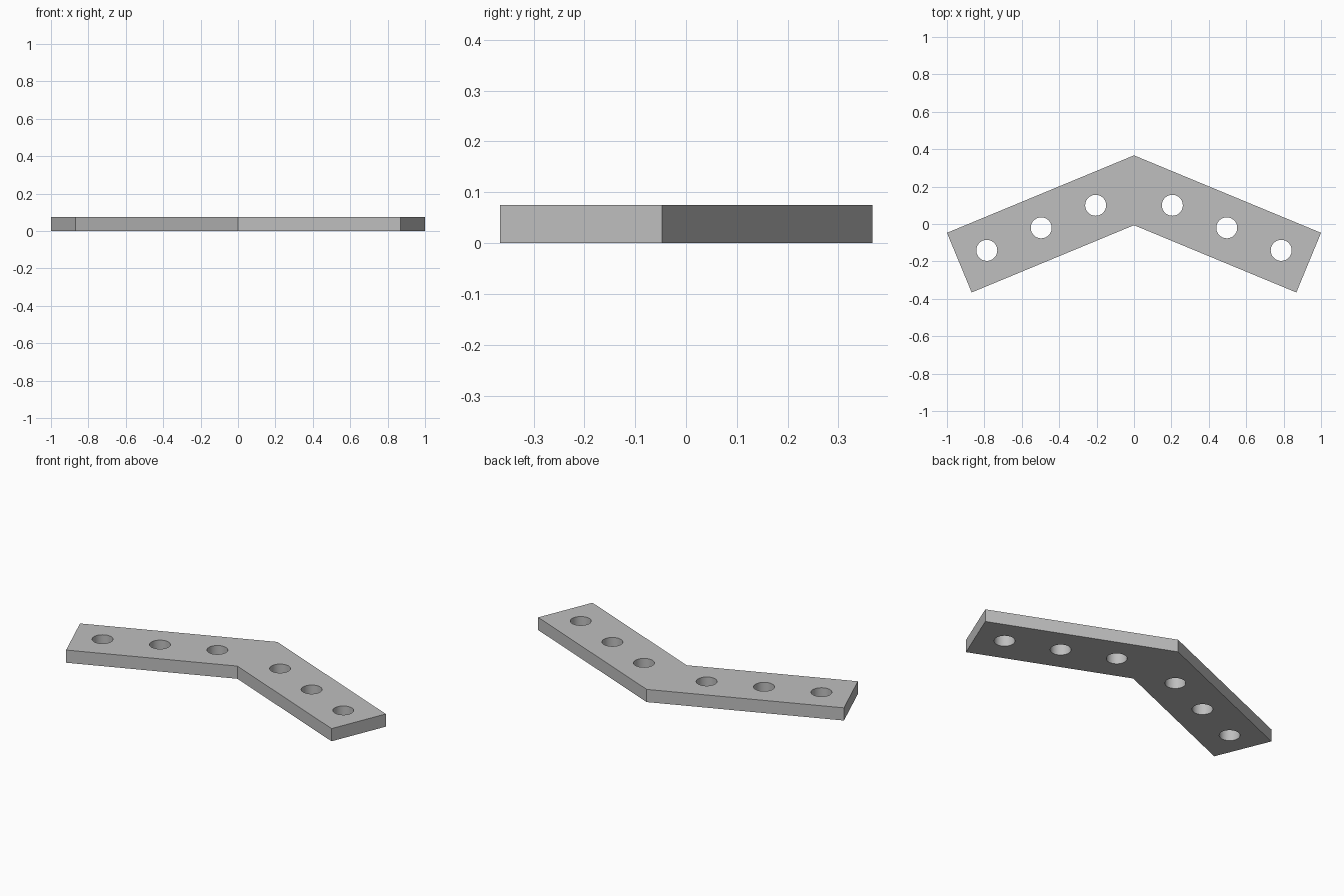
import bpy
import bmesh
from math import radians, sin, cos, tan, tau
from mathutils import Vector

cube = bpy.data.objects.get("Cube")
if cube:
    bpy.data.objects.remove(cube)

THICK, WIDTH, HOLE_R, SIDES = 0.075, 0.345, 0.056, 48
BEND = radians(22.5)
along = Vector((cos(BEND), -sin(BEND), 0))      # down the left arm
inward = Vector((-sin(BEND), -cos(BEND), 0))    # from outer to inner edge


def mirrored(p):
    return Vector((-p.x, p.y, p.z))


# Bent outline, symmetric about x = 0
apex = Vector((0, 0.367, 0))
tip = apex + along / cos(BEND)
heel = tip + inward * WIDTH
elbow = apex - Vector((0, WIDTH / cos(BEND), 0))
loops = [[apex, tip, heel, elbow, mirrored(heel), mirrored(tip)]]

# Three evenly spaced bolt holes on each arm
first_hole = Vector((0.205, 0.1, 0))
for i in range(3):
    centre = first_hole + along * 0.315 * i
    for c in (centre, mirrored(centre)):
        loops.append([c + Vector((cos(tau * k / SIDES), sin(tau * k / SIDES), 0)) * HOLE_R
                      for k in range(SIDES)])

# Fill the outline around the holes, then extrude to thickness
bm = bmesh.new()
for loop in loops:
    verts = [bm.verts.new(p) for p in loop]
    for a, b in zip(verts, verts[1:] + verts[:1]):
        bm.edges.new((a, b))
bmesh.ops.triangle_fill(bm, use_beauty=True, use_dissolve=False, edges=bm.edges[:])
top = bmesh.ops.extrude_face_region(bm, geom=bm.faces[:], use_keep_orig=True)["geom"]
bmesh.ops.translate(bm, vec=(0, 0, THICK),
                    verts=[g for g in top if isinstance(g, bmesh.types.BMVert)])
bmesh.ops.recalc_face_normals(bm, faces=bm.faces[:])

mesh = bpy.data.meshes.new("angled_plate")
bm.to_mesh(mesh)
bm.free()
plate = bpy.data.objects.new("angled_plate", mesh)
bpy.context.collection.objects.link(plate)

# Plain grey metal
grey = bpy.data.materials.new("grey_metal")
grey.use_nodes = True
colour = (0.52, 0.52, 0.52, 1)
grey.diffuse_color = colour
grey.node_tree.nodes["Principled BSDF"].inputs["Base Color"].default_value = colour
mesh.materials.append(grey)

# Smooth hole walls, sharp rims and corners
bpy.ops.object.select_all(action="DESELECT")
plate.select_set(True)
bpy.context.view_layer.objects.active = plate
bpy.ops.object.shade_smooth_by_angle(angle=radians(20))
